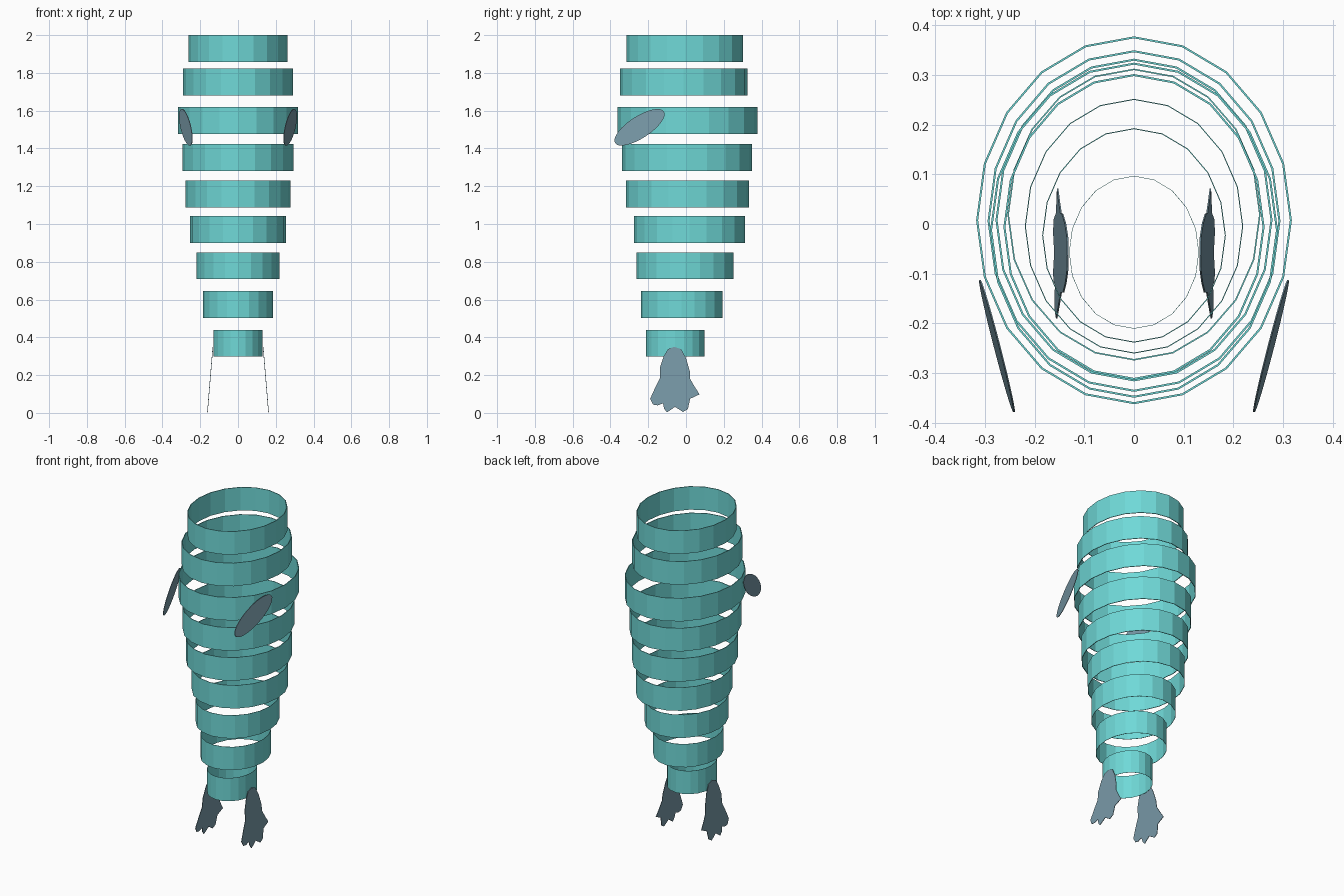
import bpy
import bmesh
from math import cos, sin, pi, radians

cube = bpy.data.objects.get("Cube")
if cube:
    bpy.data.objects.remove(cube)


def material(name, colour):
    mat = bpy.data.materials.new(name)
    mat.use_nodes = True
    mat.diffuse_color = colour
    mat.node_tree.nodes["Principled BSDF"].inputs["Base Color"].default_value = colour
    return mat


teal = material("teal", (0.16, 0.69, 0.68, 1))
slate = material("slate", (0.19, 0.32, 0.39, 1))


def add_object(name, bm, mat):
    bmesh.ops.recalc_face_normals(bm, faces=bm.faces)
    mesh = bpy.data.meshes.new(name)
    bm.to_mesh(mesh)
    bm.free()
    mesh.materials.append(mat)
    obj = bpy.data.objects.new(name, mesh)
    bpy.context.collection.objects.link(obj)
    return obj


def ring(name, bottom, half_width, front, back, thickness, height=0.142, sides=20):
    """Thin-walled oval band."""
    bm = bmesh.new()
    mid, depth = (front + back) / 2, (back - front) / 2
    loops = []
    for inset, z in ((0, bottom), (0, bottom + height),
                     (thickness, bottom + height), (thickness, bottom)):
        loops.append([bm.verts.new(((half_width - inset) * sin(2 * pi * i / sides),
                                    mid + (depth - inset) * cos(2 * pi * i / sides), z))
                      for i in range(sides)])
    for a, b in zip(loops, loops[1:] + loops[:1]):
        for i in range(sides):
            j = (i + 1) % sides
            bm.faces.new((a[i], a[j], b[j], b[i]))
    return add_object(name, bm, teal)


def plate(name, outline, side, offset, thickness=0.003):
    """Flat sheet with a (y, z) outline, placed on a sloping plane by offset(y, z)."""
    bm = bmesh.new()
    sheets = [[bm.verts.new((side * (offset(y, z) + t), y, z)) for y, z in outline]
              for t in (-thickness / 2, thickness / 2)]
    for sheet in sheets:
        bm.faces.new(sheet)
    n = len(outline)
    for i in range(n):
        j = (i + 1) % n
        bm.faces.new((sheets[0][i], sheets[0][j], sheets[1][j], sheets[1][i]))
    return add_object(name, bm, slate)


# Body bands: bottom, half width, front, back, wall thickness
bands = [
    (0.298, 0.131, -0.211, 0.097, 0.001),
    (0.503, 0.185, -0.239, 0.193, 0.002),
    (0.708, 0.220, -0.261, 0.252, 0.002),
    (0.900, 0.255, -0.275, 0.313, 0.003),
    (1.088, 0.279, -0.317, 0.333, 0.004),
    (1.281, 0.295, -0.338, 0.350, 0.004),
    (1.477, 0.318, -0.363, 0.378, 0.004),
    (1.680, 0.290, -0.350, 0.325, 0.004),
    (1.858, 0.263, -0.314, 0.302, 0.004),
]
for number, band in enumerate(bands, 1):
    ring(f"body_band_{number}", *band)

# Side fins: slanted ellipses
tilt = radians(33)
fin = []
for k in range(32):
    a = 2 * pi * k / 32
    u, v = 0.154 * cos(a), 0.058 * sin(a)
    fin.append((-0.246 + u * cos(tilt) - v * sin(tilt),
                1.512 + u * sin(tilt) + v * cos(tilt)))

# Webbed feet: rounded heel at the top, ragged toes below
foot = [(-0.063, 0.350), (-0.095, 0.338), (-0.118, 0.300), (-0.138, 0.240),
        (-0.138, 0.185), (-0.165, 0.130), (-0.190, 0.074), (-0.175, 0.044),
        (-0.150, 0.040), (-0.122, 0.050), (-0.115, 0.020), (-0.100, 0.003),
        (-0.058, 0.032), (-0.016, 0.005), (0.010, 0.020), (0.022, 0.075),
        (0.072, 0.098), (0.045, 0.140), (0.022, 0.180), (0.020, 0.220),
        (0.000, 0.290), (-0.026, 0.338)]

for label, side in (("left", 1), ("right", -1)):
    plate(f"{label}_fin", fin, side,
          lambda y, z: 0.276 + 0.30 * (y + 0.246) - 0.08 * (z - 1.512))
    plate(f"{label}_foot", foot, side, lambda y, z: 0.162 - 0.083 * z)
